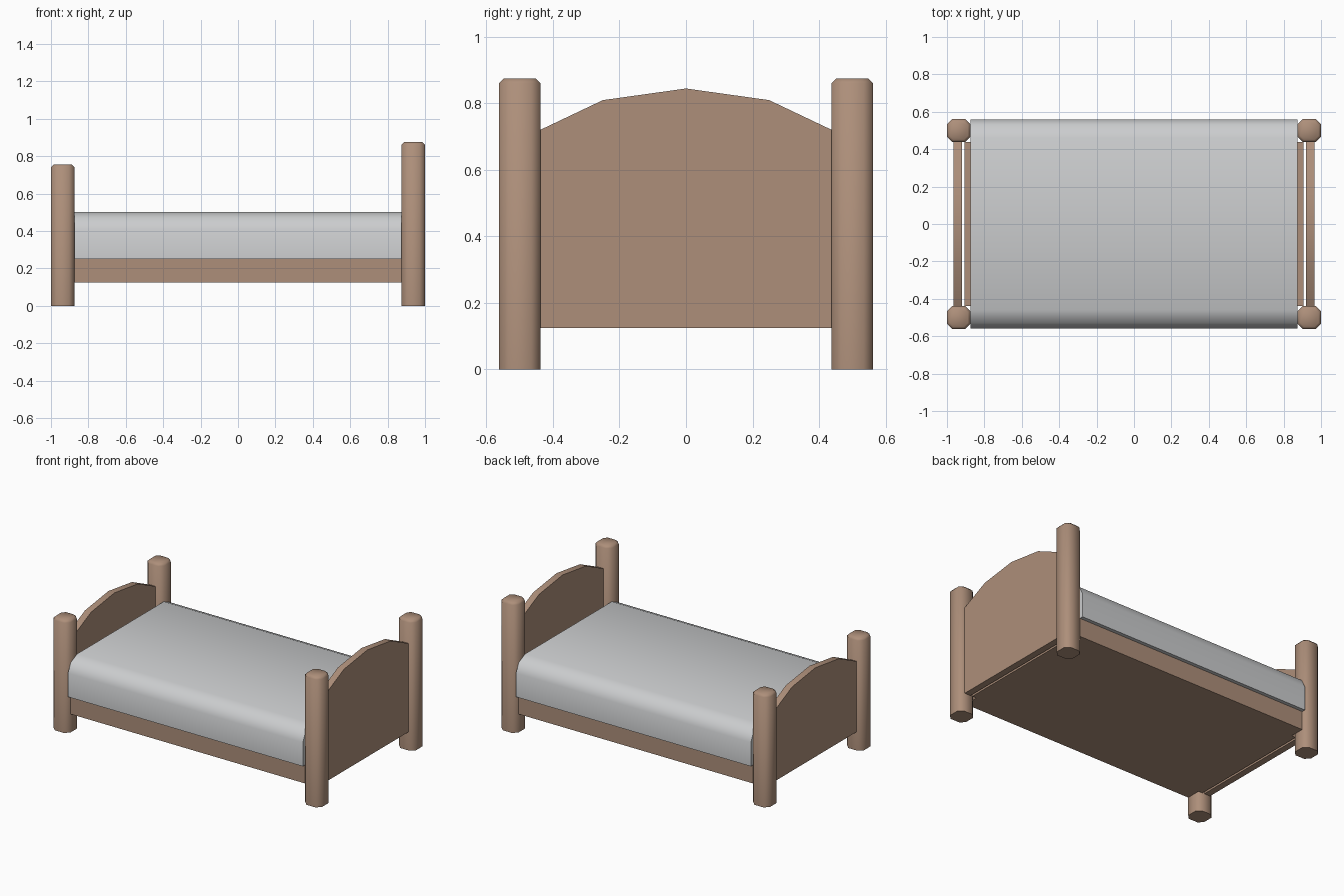
import bpy, bmesh, math
from mathutils import Vector

cube = bpy.data.objects.get("Cube")
if cube:
    bpy.data.objects.remove(cube, do_unlink=True)


def material(name, color):
    mat = bpy.data.materials.new(name)
    mat.use_nodes = True
    mat.diffuse_color = (*color, 1)
    bsdf = next(n for n in mat.node_tree.nodes if n.type == 'BSDF_PRINCIPLED')
    bsdf.inputs["Base Color"].default_value = (*color, 1)
    bsdf.inputs["Roughness"].default_value = 0.8
    return mat


wood = material("warm wood", (0.42, 0.275, 0.195))
linen = material("pale linen", (0.60, 0.61, 0.62))


def finish(name, bm, mat, angle):
    bmesh.ops.recalc_face_normals(bm, faces=bm.faces)
    mesh = bpy.data.meshes.new(name)
    bm.to_mesh(mesh)
    bm.free()
    obj = bpy.data.objects.new(name, mesh)
    bpy.context.collection.objects.link(obj)
    mesh.materials.append(mat)
    bpy.ops.object.select_all(action='DESELECT')
    obj.select_set(True)
    bpy.context.view_layer.objects.active = obj
    bpy.ops.object.shade_smooth_by_angle(angle=math.radians(angle))
    return obj


def prism(points, direction):
    """Extrude a closed outline along a direction."""
    bm = bmesh.new()
    face = bm.faces.new([bm.verts.new(p) for p in points])
    out = bmesh.ops.extrude_face_region(bm, geom=[face])
    moved = [v for v in out["geom"] if isinstance(v, bmesh.types.BMVert)]
    bmesh.ops.translate(bm, verts=moved, vec=Vector(direction))
    return bm


def mirrored(half):
    """Complete an outline given its positive half, ordered outer to inner."""
    return half + [(-y, z) for y, z in reversed(half) if y > 0]


def post(name, x, y, height):
    # Eight-sided post with a small chamfer around the top
    r, c = 0.0625, 0.034
    ring = [(r, -c), (r, c), (c, r), (-c, r), (-r, c), (-r, -c), (-c, -r), (c, -r)]
    bm = prism([(x + a, y + b, 0) for a, b in ring], (0, 0, height))
    top = [e for e in bm.edges if all(v.co.z > height - 0.001 for v in e.verts)]
    bmesh.ops.bevel(bm, geom=top, offset=0.014, segments=1, affect='EDGES')
    finish(name, bm, wood, 50)


def board(name, x, drop):
    # Arched end panel
    outline = mirrored([(0.45, 0.125), (0.45, 0.715 - drop),
                        (0.25, 0.81 - drop), (0, 0.845 - drop)])
    finish(name, prism([(x, y, z) for y, z in outline], (0.045, 0, 0)), wood, 30)


# Posts and panels at the two ends
for end, side, height in (("head", 1, 0.875), ("foot", -1, 0.755)):
    for y, label in ((-0.5, "front"), (0.5, "back")):
        post(f"{end}_post_{label}", side * 0.9375, y, height)
    board(f"{end}board", 0.92 if side > 0 else -0.965, 0.875 - height)

# Bed frame notched around the posts
quarter = [(0.906, 0.4375), (0.875, 0.4375), (0.875, 0.535)]
plan = (quarter + [(-x, y) for x, y in reversed(quarter)]
        + [(-x, -y) for x, y in quarter] + [(x, -y) for x, y in reversed(quarter)])
finish("bed_frame", prism([(x, y, 0.125) for x, y in plan], (0, 0, 0.125)), wood, 30)

# Mattress with rounded long edges
section = mirrored([(0.56, 0.25), (0.56, 0.41), (0.53, 0.47), (0.46, 0.502)])
finish("mattress", prism([(-0.875, y, z) for y, z in section], (1.75, 0, 0)), linen, 50)
